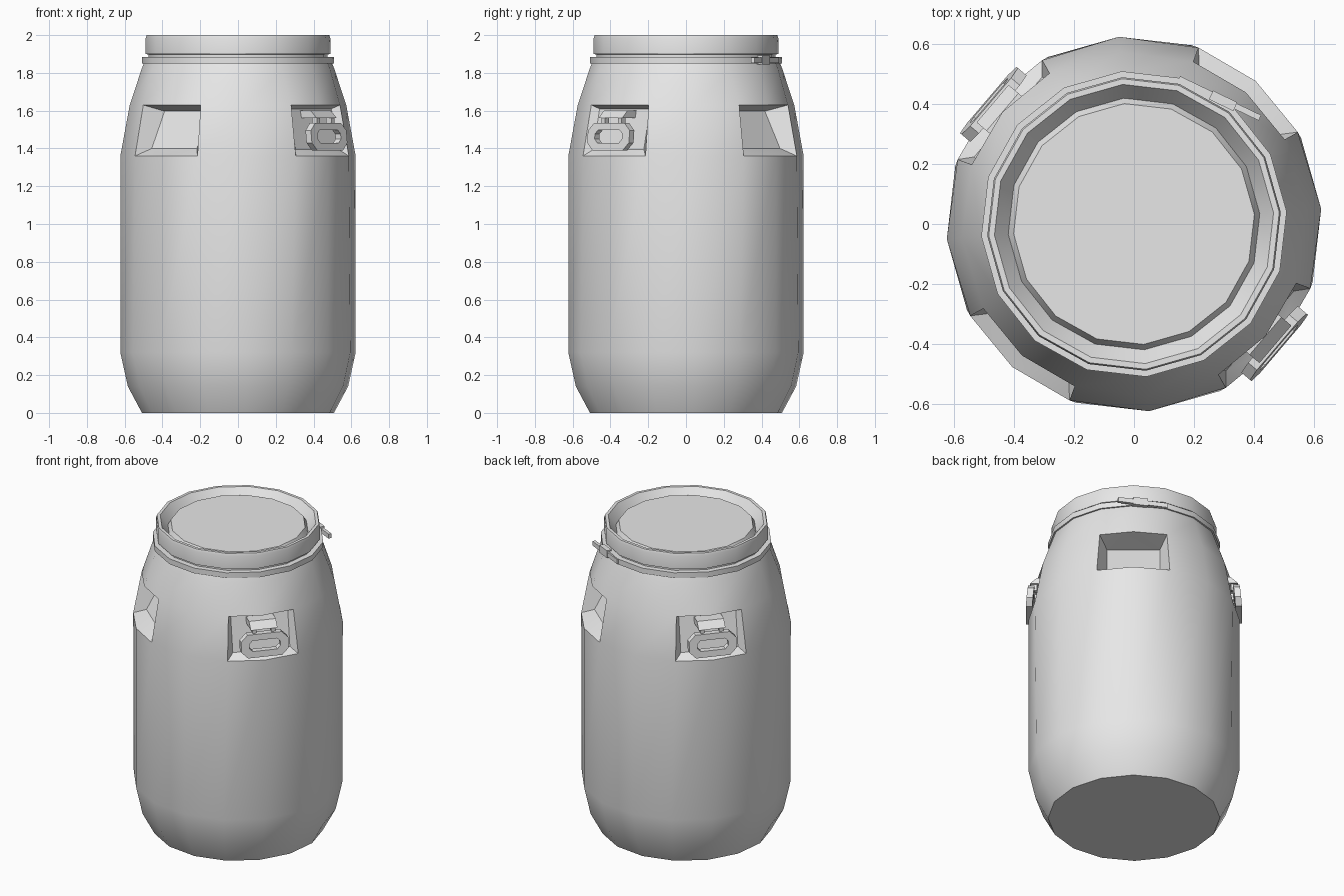
import bpy, bmesh, math
from mathutils import Vector

if "Cube" in bpy.data.objects:
    bpy.data.objects.remove(bpy.data.objects["Cube"])

SIDES, OFF = 16, 4.6
HALF = 20.3                       # half angle of a grip pocket

mat = bpy.data.materials.new("light_grey_plastic")
mat.diffuse_color = (0.8, 0.8, 0.8, 1)
mat.use_nodes = True
mat.node_tree.nodes["Principled BSDF"].inputs["Base Color"].default_value = mat.diffuse_color


def finish(name, bm, smooth=True):
    bmesh.ops.recalc_face_normals(bm, faces=bm.faces[:])
    me = bpy.data.meshes.new(name)
    bm.to_mesh(me)
    bm.free()
    me.materials.append(mat)
    ob = bpy.data.objects.new(name, me)
    bpy.context.collection.objects.link(ob)
    bpy.ops.object.select_all(action='DESELECT')
    ob.select_set(True)
    bpy.context.view_layer.objects.active = ob
    if smooth:
        bpy.ops.object.shade_smooth_by_angle(angle=math.radians(34))
    return ob


def polar(r, deg, z):
    a = math.radians(deg)
    return Vector((r * math.cos(a), r * math.sin(a), z))


def lathe(bm, profile, closed=False, angle=lambda i, z: OFF + i * 360 / SIDES, skip=lambda i, j: False):
    rings = [[bm.verts.new(polar(r, angle(i, z), z)) for i in range(SIDES)] for r, z in profile]
    n = len(rings)
    for j in range(n if closed else n - 1):
        lo, hi = rings[j], rings[(j + 1) % n]
        for i in range(SIDES):
            if not skip(i, j):
                k = (i + 1) % SIDES
                bm.faces.new((lo[i], lo[k], hi[k], hi[i]))
    if not closed:
        bm.faces.new(rings[0])
        bm.faces.new(rings[-1])
    return rings


def local(deg, r, s, z):
    """Point at distance r along a direction, shifted s sideways."""
    a = math.radians(deg)
    return Vector((r * math.cos(a) - s * math.sin(a), r * math.sin(a) + s * math.cos(a), z))


def block(bm, deg, r0, r1, s0, s1, z0, z1, top_r1=None):
    """Box aligned to a radial direction, optionally with a sloping front."""
    t = r1 if top_r1 is None else top_r1
    v = [bm.verts.new(local(deg, r, s, z)) for s in (s0, s1)
         for r, z in ((r0, z0), (r1, z0), (t, z1), (r0, z1))]
    bm.faces.new(v[:4])
    bm.faces.new(v[4:])
    for i in range(4):
        k = (i + 1) % 4
        bm.faces.new((v[i], v[k], v[k + 4], v[i + 4]))


# barrel body: lathe with four pockets in the shoulder band
profile = [(.51, 0), (.585, .14), (.625, .32), (.625, 1.36), (.575, 1.63),
           (.512, 1.82), (.50, 1.85), (.475, 1.855), (.475, 1.93)]
BAND = 3


def body_angle(i, z):
    base = OFF + i * 22.5
    if z in (1.36, 1.63):
        base += {1: 22.5 - HALF, 3: HALF - 22.5}.get(i % 4, 0)
    return base


bm = bmesh.new()
rings = lathe(bm, profile, angle=body_angle,
              skip=lambda i, j: j == BAND and i % 4 in (1, 2))
for q in range(4):
    deep = q % 2 == 0
    deg = OFF + 45 + 90 * q
    lo = [rings[BAND][4 * q + m] for m in (1, 2, 3)]
    hi = [rings[BAND + 1][4 * q + m] for m in (1, 2, 3)]
    s = .157 if deep else .175
    (r0, z0), (r1, z1) = ((.52, 1.40), (.415, 1.597)) if deep else ((.55, 1.395), (.50, 1.61))
    a, b, c, d = [bm.verts.new(local(deg, *p)) for p in
                  ((r0, -s, z0), (r0, s, z0), (r1, s, z1), (r1, -s, z1))]
    for f in ((a, b, c, d), (lo[0], hi[0], d, a), (lo[2], hi[2], c, b),
              (lo[0], lo[1], a), (lo[1], b, a), (lo[1], lo[2], b),
              (hi[0], hi[1], d), (hi[1], c, d), (hi[1], hi[2], c)):
        bm.faces.new(f)
finish("barrel_body", bm)

# lid with raised rim, groove and centre panel
bm = bmesh.new()
lathe(bm, [(.472, 1.897), (.49, 1.90), (.49, 1.985), (.485, 2.0), (.466, 2.0),
           (.42, 1.94), (.402, 1.973)])
finish("lid", bm)

# clamping ring
bm = bmesh.new()
lathe(bm, [(.47, 1.85), (.51, 1.85), (.51, 1.885), (.47, 1.885)], closed=True)
finish("clamp_ring", bm)

# clamp lever: tangent bar on the ring, with a thicker hinge piece
p0, p1 = Vector((.15, .485, 0)), Vector((.42, .355, 0))
d = (p1 - p0).normalized()
nrm = math.degrees(math.atan2(d.x, -d.y))
R = p0.dot(polar(1, nrm, 0))
S0, S1 = sorted(p.dot(local(nrm, 0, 1, 0)) for p in (p0, p1))
bm = bmesh.new()
block(bm, nrm, R - .012, R + .008, S0, S1, 1.853, 1.882)
block(bm, nrm, R - .02, R + .012, S0 + .09, S0 + .18, 1.845, 1.893)
finish("clamp_lever", bm, False)

# hinged carry handles in the shallow pockets
for name, deg in (("front_handle", OFF - 45), ("back_handle", OFF + 135)):
    bm = bmesh.new()
    loops = []
    for depth in (0, .038):
        for w, z0, z1, c in ((.145, 1.39, 1.535, .04), (.095, 1.43, 1.497, .02)):
            pts = [(-w + c, z0), (w - c, z0), (w, z0 + c), (w, z1 - c),
                   (w - c, z1), (-w + c, z1), (-w, z1 - c), (-w, z0 + c)]
            loops.append([bm.verts.new(local(deg, .603 + depth - (z - 1.39) * .1, s, z))
                          for s, z in pts])
    for a, b in ((0, 1), (2, 3), (0, 2), (1, 3)):
        for i in range(8):
            k = (i + 1) % 8
            bm.faces.new((loops[a][i], loops[a][k], loops[b][k], loops[b][i]))
    finish(name, bm, False)

    # bracket: sloping plate with two arms down to the handle
    bm = bmesh.new()
    block(bm, deg, .49, .618, -.082, .082, 1.56, 1.60, .575)
    for s in (-1, 1):
        a, b = sorted((s * .045, s * .07))
        block(bm, deg, .575, .61, a, b, 1.52, 1.565)
    finish(name.replace("handle", "handle_bracket"), bm, False)
